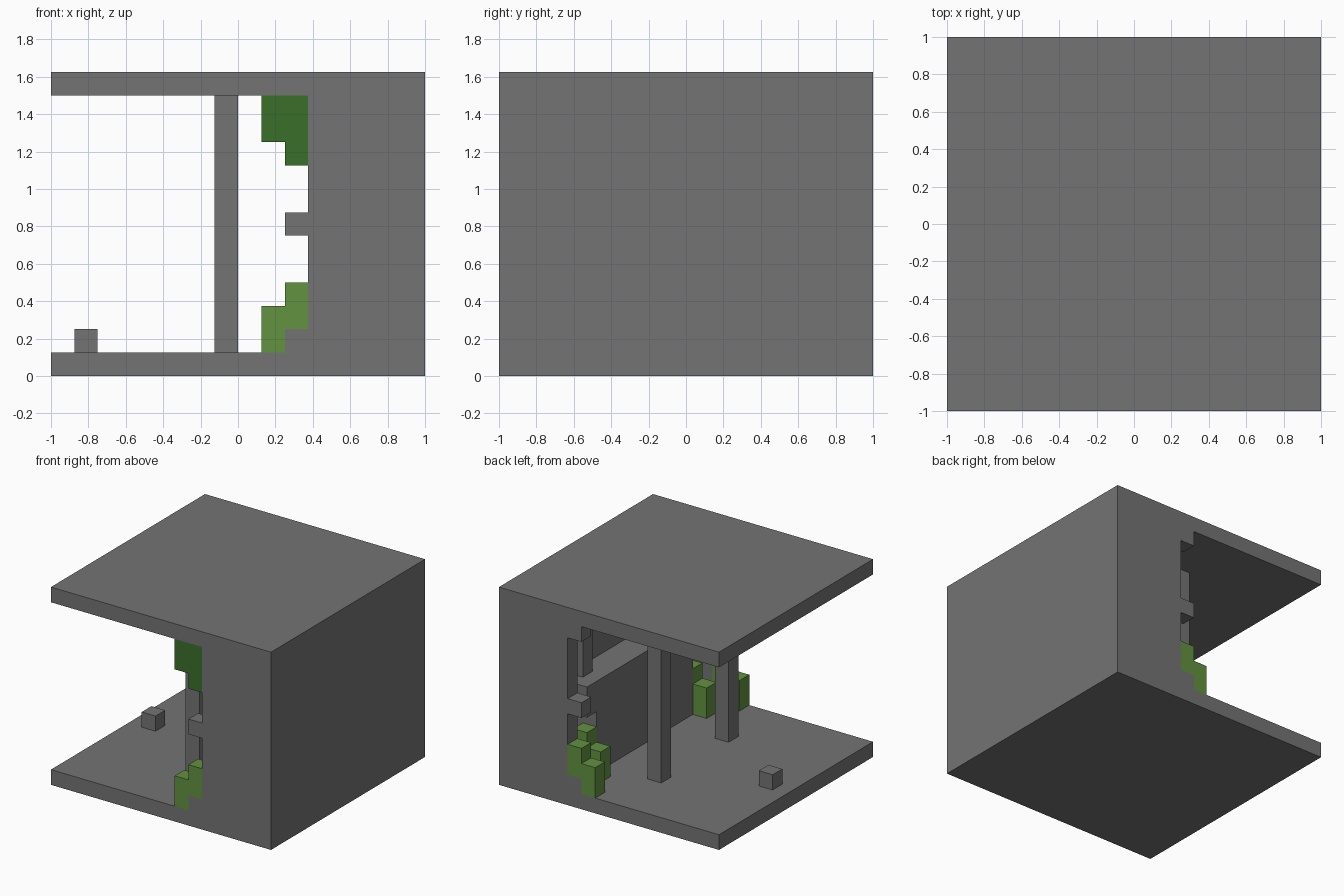
import bpy
import bmesh
from mathutils import Matrix, Vector

cube = bpy.data.objects.get("Cube")
if cube:
    bpy.data.objects.remove(cube, do_unlink=True)

CELL = 0.125


def material(name, rgb):
    mat = bpy.data.materials.new(name)
    mat.use_nodes = True
    color = (*rgb, 1.0)
    mat.diffuse_color = color
    bsdf = mat.node_tree.nodes["Principled BSDF"]
    bsdf.inputs["Base Color"].default_value = color
    bsdf.inputs["Roughness"].default_value = 0.9
    return mat


stone = material("stone grey", (0.174, 0.174, 0.174))
grass = material("light leaf green", (0.122, 0.287, 0.051))
vine = material("dark leaf green", (0.042, 0.162, 0.023))


def blocks(name, mat, *boxes):
    """Boxes in cells: x and y counted from the left back corner, z from the floor."""
    bm = bmesh.new()
    for x0, x1, y0, y1, z0, z1 in boxes:
        size = Vector((x1 - x0, y1 - y0, z1 - z0)) * CELL
        mid = Vector((1 - (x0 + x1) * CELL / 2, 1 - (y0 + y1) * CELL / 2,
                      (z0 + z1) * CELL / 2))
        bmesh.ops.create_cube(
            bm, size=1, matrix=Matrix.Translation(mid) @ Matrix.Diagonal(size.to_4d()))
    mesh = bpy.data.meshes.new(name)
    bm.to_mesh(mesh)
    bm.free()
    mesh.materials.append(mat)
    obj = bpy.data.objects.new(name, mesh)
    bpy.context.collection.objects.link(obj)
    return obj


def flip(box):
    """Mirror a box from the back half to the front half."""
    x0, x1, y0, y1, z0, z1 = box
    return (x0, x1, 16 - y1, 16 - y0, z0, z1)


# Floor, ceiling and thick side wall
blocks("floor", stone, (0, 16, 0, 16, 0, 1))
blocks("ceiling", stone, (0, 16, 0, 16, 12, 13))
blocks("side_wall", stone, (0, 3, 1, 15, 1, 12))

# Counter with overhanging ends
blocks("counter", stone, (3, 5, 3, 13, 1, 5), (3, 5, 2, 14, 5, 7))

# Parts found at both ends of the room
for end, place in (("back", lambda b: b), ("front", flip)):
    blocks(end + "_wall", stone, place((0, 5, 0, 1, 1, 12)))
    blocks(end + "_alcove_post", stone, place((3, 4, 3, 4, 7, 12)))
    blocks(end + "_pillar", stone, place((8, 9, 4, 5, 1, 12)))
    for level in (1, 6, 11):
        if end == "back" or level < 11:
            blocks(f"{end}_wall_stud_{level}", stone,
                   place((5, 6, 0, 1, level, level + 1)))
    blocks(end + "_bush", grass,
           place((5, 6, 0, 1, 2, 4)), place((6, 7, 0, 1, 1, 3)),
           place((5, 6, 2, 3, 1, 3)), place((4, 5, 2, 3, 1, 4)))

# Hanging leaves at the front and a loose block on the floor
blocks("hanging_leaves", vine, (5, 6, 15, 16, 9, 12), (6, 7, 15, 16, 10, 12))
blocks("loose_block", stone, (14, 15, 7, 8, 1, 2))
